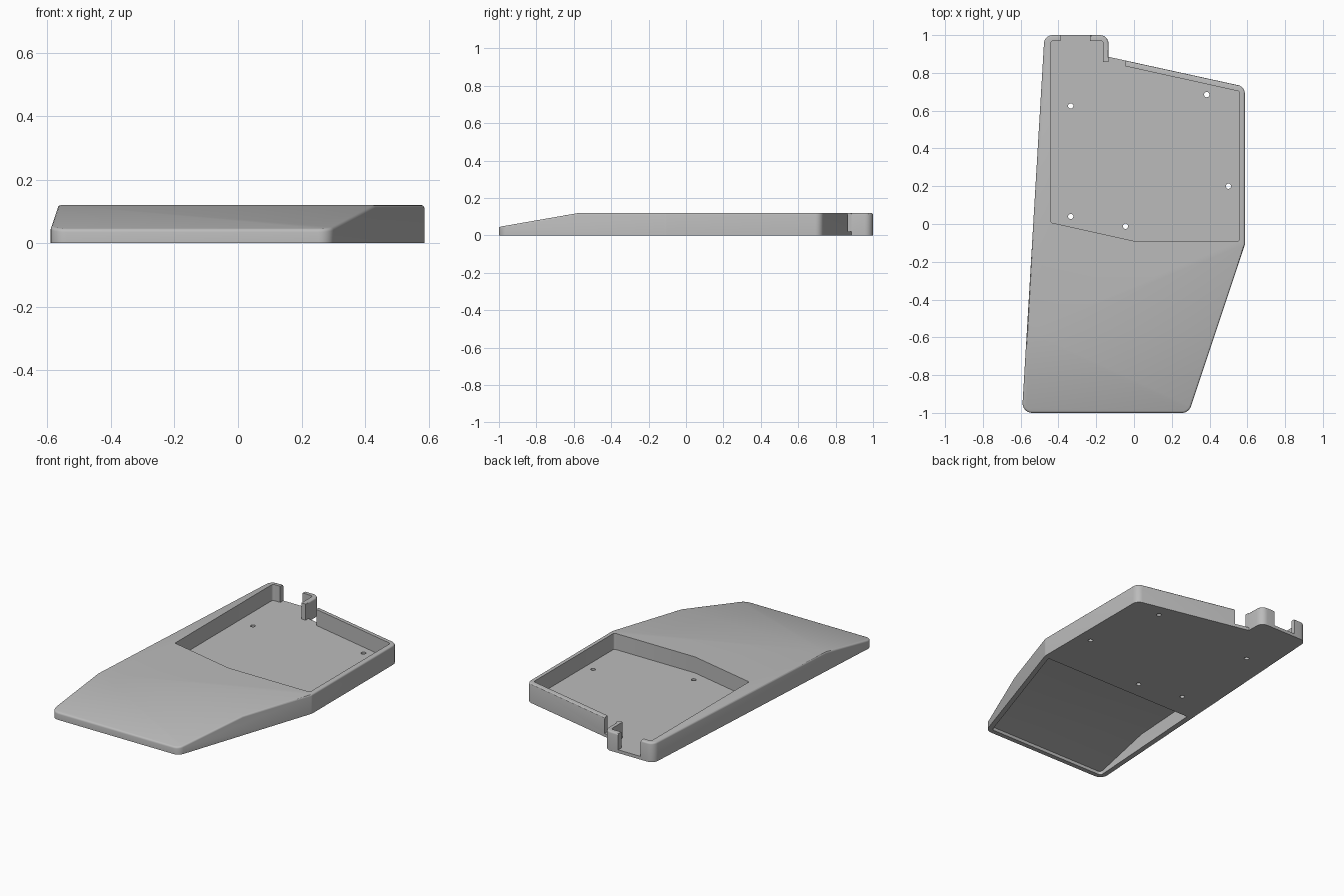
import bpy, bmesh, math
from mathutils import Vector

if "Cube" in bpy.data.objects:
    bpy.data.objects.remove(bpy.data.objects["Cube"], do_unlink=True)

HEIGHT, FLOOR, WALL = 0.12, 0.02, 0.03
CREASE_Y, SLOPE = -0.57, 0.1744

grey = bpy.data.materials.new("light grey plastic")
grey.use_nodes = True
grey.diffuse_color = (0.5, 0.5, 0.5, 1)
grey.node_tree.nodes["Principled BSDF"].inputs["Base Color"].default_value = (0.5, 0.5, 0.5, 1)


def rounded(corners, steps=6):
    """Replace each (x, y, radius) corner with an arc."""
    pts = []
    for i, (x, y, r) in enumerate(corners):
        p = Vector((x, y))
        if r == 0:
            pts.append(p)
            continue
        a = (Vector(corners[i - 1][:2]) - p).normalized()
        b = (Vector(corners[(i + 1) % len(corners)][:2]) - p).normalized()
        half = a.angle(b) / 2
        centre = p + (a + b).normalized() * (r / math.sin(half))
        start = p + a * (r / math.tan(half)) - centre
        end = p + b * (r / math.tan(half)) - centre
        turn = start.angle_signed(end)
        for k in range(steps + 1):
            t = -turn * k / steps
            c, s = math.cos(t), math.sin(t)
            pts.append(centre + Vector((start.x * c - start.y * s, start.x * s + start.y * c)))
    return pts


def prism(name, pts, z0, z1, slope_top=None, bevel=0):
    """Extrude an outline; optionally slice its front to a ramp and soften the rim."""
    bm = bmesh.new()
    base = bm.faces.new([bm.verts.new((x, y, z0)) for x, y in pts])
    top = bmesh.ops.extrude_face_region(bm, geom=[base])["geom"]
    bmesh.ops.translate(bm, vec=(0, 0, z1 - z0),
                        verts=[v for v in top if isinstance(v, bmesh.types.BMVert)])
    if slope_top is not None:
        cut = bmesh.ops.bisect_plane(
            bm, geom=bm.verts[:] + bm.edges[:] + bm.faces[:], dist=1e-5,
            plane_co=(0, CREASE_Y, slope_top), plane_no=(0, -SLOPE, 1), clear_outer=True)
        bmesh.ops.holes_fill(bm, edges=[e for e in bm.edges if e.is_boundary])
    bmesh.ops.recalc_face_normals(bm, faces=bm.faces[:])
    if bevel:
        rim = [e for e in bm.edges if len(e.link_faces) == 2
               and sorted(f.normal.z > 0.5 for f in e.link_faces) == [False, True]
               and min(abs(f.normal.z) for f in e.link_faces) < 0.1]
        bmesh.ops.bevel(bm, geom=rim, offset=bevel, segments=3, profile=0.5,
                        affect='EDGES', clamp_overlap=True)
    mesh = bpy.data.meshes.new(name)
    bm.to_mesh(mesh)
    bm.free()
    mesh.materials.append(grey)
    obj = bpy.data.objects.new(name, mesh)
    bpy.context.collection.objects.link(obj)
    return obj


def carve(body, cutter):
    cutter.hide_render = True
    mod = body.modifiers.new("carve", 'BOOLEAN')
    mod.operation, mod.solver, mod.object = 'DIFFERENCE', 'EXACT', cutter
    bpy.context.view_layer.objects.active = body
    bpy.ops.object.modifier_apply(modifier=mod.name)
    bpy.data.objects.remove(cutter, do_unlink=True)


# Wedge-fronted case body
outline = rounded([(-0.593, -1, 0.05), (0.29, -1, 0.05), (0.587, -0.11, 0.04),
                   (0.587, 0.727, 0.045), (-0.135, 0.885, 0), (-0.135, 1, 0.045),
                   (-0.474, 1, 0.045)])
body = prism("case_body", outline, 0, HEIGHT, slope_top=HEIGHT, bevel=0.01)

# Board pocket with the rear cable gap and side notch
pocket = rounded([(-0.44, 0.97, 0.015), (-0.44, 0.008, 0.01), (0, -0.09, 0),
                  (0.558, -0.09, 0.01), (0.558, 0.702, 0.01), (-0.045, 0.835, 0),
                  (-0.045, 0.95, 0), (-0.134, 0.95, 0), (-0.134, 0.857, 0),
                  (-0.163, 0.857, 0), (-0.163, 0.97, 0.015), (-0.233, 0.97, 0),
                  (-0.233, 1.05, 0), (-0.388, 1.05, 0), (-0.388, 0.97, 0)])
carve(body, prism("pocket_cutter", pocket, FLOOR, HEIGHT + 0.1))

# Hollow beneath the palm rest
hollow = rounded([(-0.506, -0.12, 0), (-0.56, -0.97, 0.02), (0.268, -0.97, 0.02),
                  (0.552, -0.12, 0)])
carve(body, prism("hollow_cutter", hollow, -0.05, HEIGHT - WALL, slope_top=HEIGHT - WALL))

# Screw holes through the floor
for x, y in [(-0.335, 0.625), (0.385, 0.685), (0.5, 0.2), (-0.335, 0.04), (-0.045, -0.012)]:
    ring = [(x + 0.014 * math.cos(a * math.tau / 20), y + 0.014 * math.sin(a * math.tau / 20))
            for a in range(20)]
    carve(body, prism("screw_hole_cutter", ring, -0.05, 0.06))

bpy.ops.object.select_all(action='DESELECT')
body.select_set(True)
bpy.context.view_layer.objects.active = body
bpy.ops.object.shade_smooth_by_angle(angle=math.radians(30))
